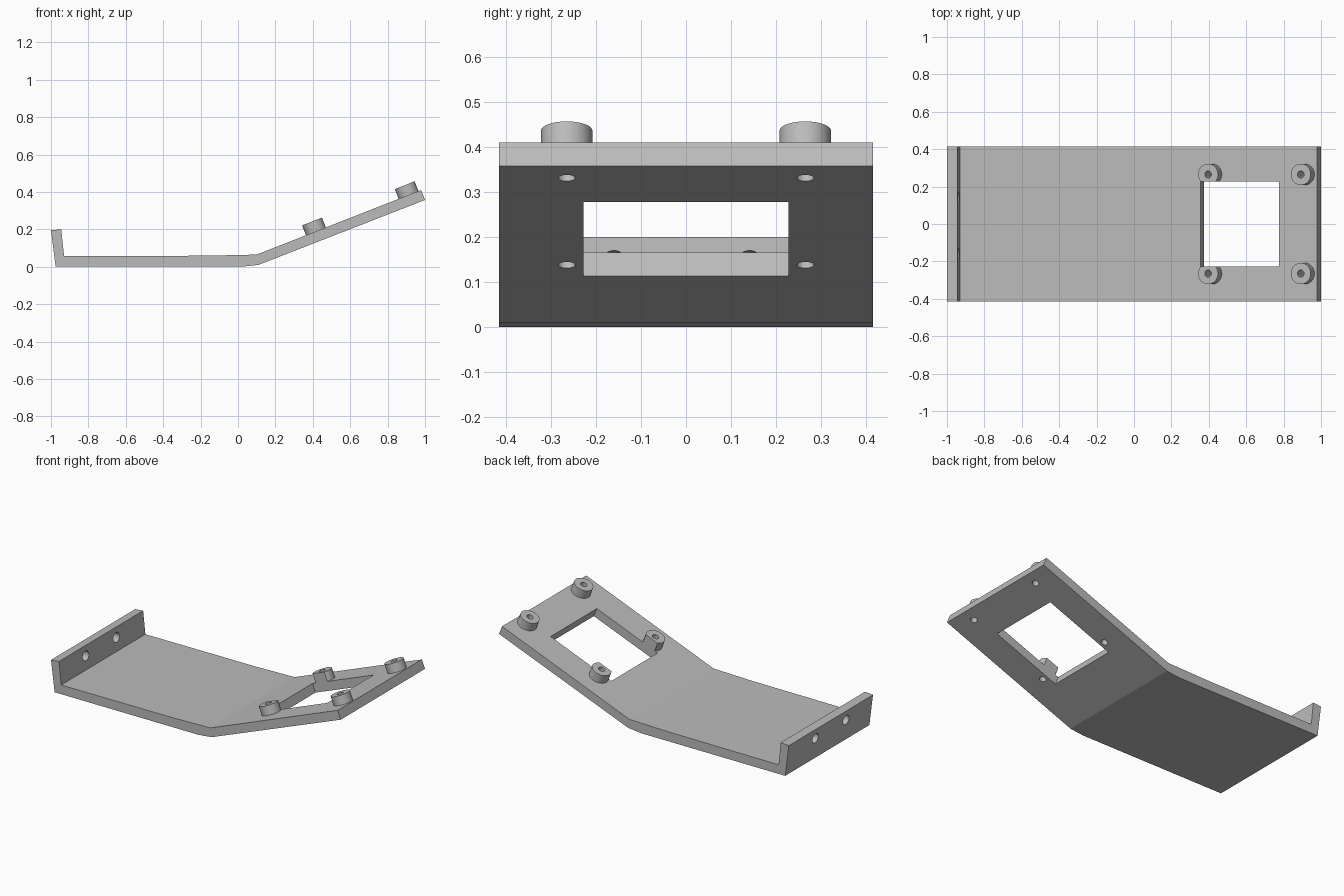
import bpy, bmesh, math
from mathutils import Matrix, Vector

if "Cube" in bpy.data.objects:
    bpy.data.objects.remove(bpy.data.objects["Cube"])

grey = bpy.data.materials.new("plain grey")
grey.diffuse_color = (0.5, 0.5, 0.5, 1)
grey.use_nodes = True
grey.node_tree.nodes["Principled BSDF"].inputs["Base Color"].default_value = grey.diffuse_color

# Frame of the sloping ramp's upper surface (local x up the slope, local z outward)
SLOPE = math.atan(0.391)
RAMP = Matrix.Translation((0.1, 0, 0.065)) @ Matrix.Rotation(-SLOPE, 4, 'Y')
HALF_W = 0.415


def make_object(name, bm, cutter=False):
    bmesh.ops.recalc_face_normals(bm, faces=bm.faces)
    mesh = bpy.data.meshes.new(name)
    bm.to_mesh(mesh)
    bm.free()
    mesh.materials.append(grey)
    ob = bpy.data.objects.new(name, mesh)
    bpy.context.collection.objects.link(ob)
    if cutter:
        ob.hide_render = True
        ob.hide_viewport = True
        ob.display_type = 'WIRE'
    return ob


def add_cylinder(bm, matrix, radius, depth, sides):
    bmesh.ops.create_cone(bm, cap_ends=True, segments=sides, radius1=radius,
                          radius2=radius, depth=depth, matrix=matrix)


def cut(ob, *cutters):
    for c in cutters:
        m = ob.modifiers.new("cut", 'BOOLEAN')
        m.operation = 'DIFFERENCE'
        m.solver = 'EXACT'
        m.object = c


# Bent plate: side profile extruded across the width
profile = [(-0.975, 0), (0.02, 0), (0.11, 0.01), (1.0, 0.357), (0.979, 0.41),
           (0.1, 0.065), (-0.17, 0.059), (-0.93, 0.057), (-0.945, 0.2), (-1.0, 0.195)]
bm = bmesh.new()
face = bm.faces.new([bm.verts.new((x, -HALF_W, z)) for x, z in profile])
ext = bmesh.ops.extrude_face_region(bm, geom=[face])
bmesh.ops.translate(bm, vec=(0, 2 * HALF_W, 0),
                    verts=[v for v in ext["geom"] if isinstance(v, bmesh.types.BMVert)])
plate = make_object("bent_plate", bm)

# Rectangular opening in the ramp
bm = bmesh.new()
u0, u1 = 0.274, 0.725
bmesh.ops.create_cube(bm, size=1, matrix=RAMP @ Matrix.Translation(((u0 + u1) / 2, 0, 0))
                      @ Matrix.Diagonal((u1 - u0, 0.456, 0.4, 1)))
opening = make_object("opening_cutter", bm, cutter=True)

# Screw holes through the bosses and ramp
boss_spots = [(u, s * 0.265) for u in (0.340, 0.872) for s in (-1, 1)]
bm = bmesh.new()
for u, y in boss_spots:
    add_cylinder(bm, RAMP @ Matrix.Translation((u, y, 0)), 0.019, 0.4, 32)
screw_holes = make_object("screw_hole_cutter", bm, cutter=True)

# Two holes through the end lip
bm = bmesh.new()
for y in (-0.16, 0.141):
    add_cylinder(bm, Matrix.Translation((-0.965, y, 0.137))
                 @ Matrix.Rotation(math.radians(84), 4, 'Y'), 0.03, 0.2, 32)
lip_holes = make_object("lip_hole_cutter", bm, cutter=True)

cut(plate, opening, screw_holes, lip_holes)

# Round bosses, trimmed flush where they meet the opening
for i, (u, y) in enumerate(boss_spots):
    bm = bmesh.new()
    add_cylinder(bm, RAMP @ Matrix.Translation((u, y, 0.0235)), 0.057, 0.067, 48)
    boss = make_object(f"boss_{i + 1}", bm)
    cut(boss, opening, screw_holes)
    for p in boss.data.polygons:
        p.use_smooth = len(p.vertices) == 4
    boss.data.set_sharp_from_angle(angle=math.radians(30))
